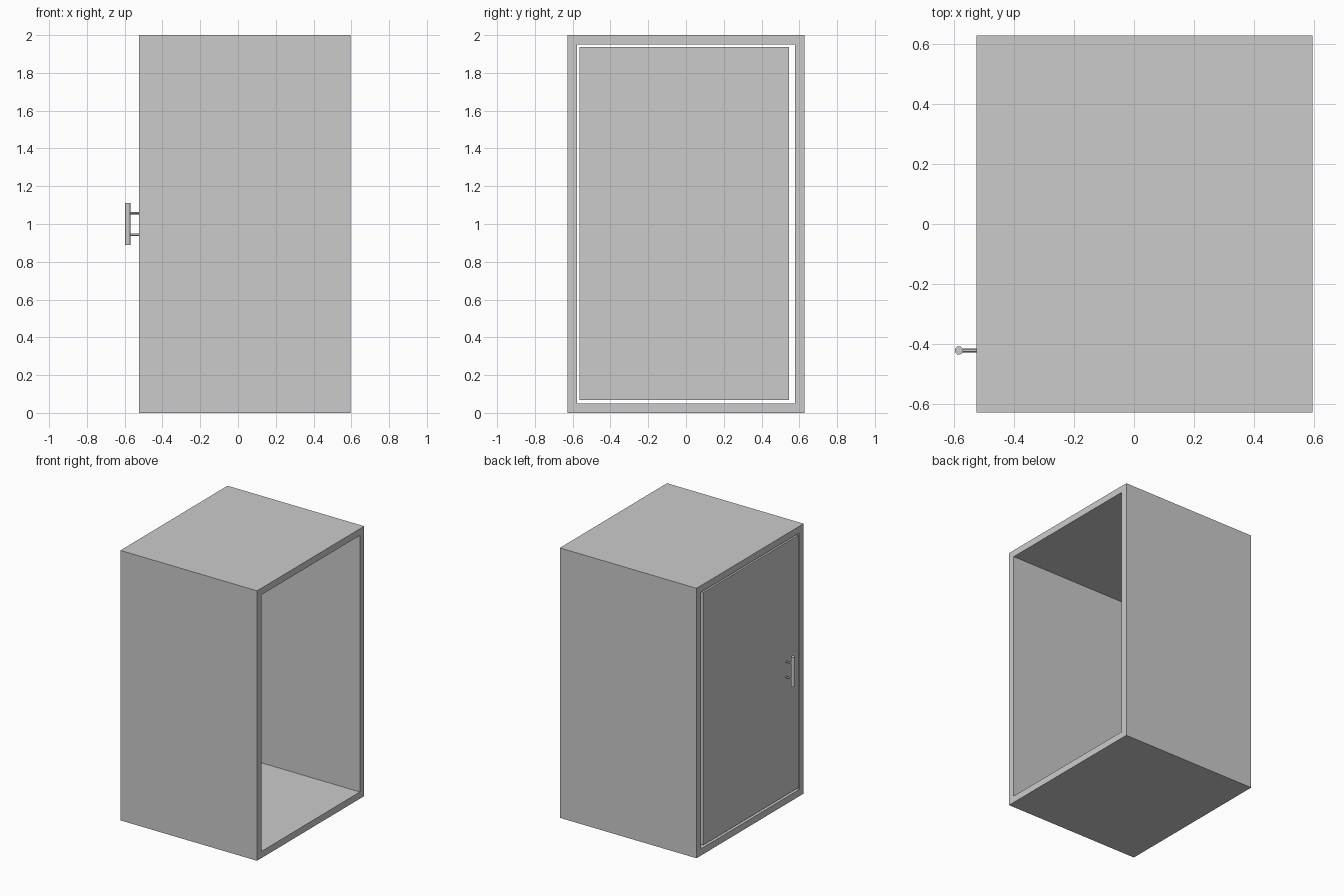
import bpy, bmesh
from mathutils import Matrix, Vector

cube = bpy.data.objects.get("Cube")
if cube:
    bpy.data.objects.remove(cube, do_unlink=True)

GREY = (0.6, 0.6, 0.6, 1)
grey = bpy.data.materials.new("plain grey")
grey.use_nodes = True
grey.diffuse_color = GREY
grey.node_tree.nodes["Principled BSDF"].inputs["Base Color"].default_value = GREY


def add_object(name, bm):
    bmesh.ops.recalc_face_normals(bm, faces=bm.faces)
    mesh = bpy.data.meshes.new(name)
    bm.to_mesh(mesh)
    bm.free()
    mesh.materials.append(grey)
    obj = bpy.data.objects.new(name, mesh)
    bpy.context.scene.collection.objects.link(obj)
    return obj


def box(name, low, high):
    low, high = Vector(low), Vector(high)
    bm = bmesh.new()
    bmesh.ops.create_cube(bm, size=1, matrix=Matrix.Translation((low + high) / 2)
                          @ Matrix.Diagonal((high - low).to_4d()))
    return add_object(name, bm)


def rod(name, start, end, radius, sides):
    start, end = Vector(start), Vector(end)
    axis = end - start
    turn = axis.to_track_quat("Z", "Y").to_matrix().to_4x4()
    bm = bmesh.new()
    bmesh.ops.create_cone(bm, cap_ends=True, segments=sides, radius1=radius,
                          radius2=radius, depth=axis.length,
                          matrix=Matrix.Translation((start + end) / 2) @ turn)
    obj = add_object(name, bm)
    bpy.ops.object.select_all(action="DESELECT")
    obj.select_set(True)
    bpy.context.view_layer.objects.active = obj
    bpy.ops.object.shade_smooth_by_angle()
    return obj


X0, X1, Y, TOP, WALL = -0.525, 0.595, 0.627, 2.0, 0.05

# Square tube open at both ends: outer and inner rings bridged together
bm = bmesh.new()
rings = []
for inset in (0, WALL):
    corners = [(-Y + inset, inset), (Y - inset, inset),
               (Y - inset, TOP - inset), (-Y + inset, TOP - inset)]
    rings.append([[bm.verts.new((x, y, z)) for y, z in corners] for x in (X0, X1)])
(outer_a, outer_b), (inner_a, inner_b) = rings
for a, b in ((outer_a, outer_b), (inner_a, inner_b), (outer_a, inner_a), (outer_b, inner_b)):
    for i in range(4):
        j = (i + 1) % 4
        bm.faces.new((a[i], a[j], b[j], b[i]))
add_object("cabinet_frame", bm)

# Door with a gap all round, wider at the back edge
box("door", (X0, -0.565, 0.067), (X0 + WALL, 0.545, 1.938))

# Upright handle on two posts
BAR_X, BAR_Y = -0.583, -0.421
rod("handle_bar", (BAR_X, BAR_Y, 0.89), (BAR_X, BAR_Y, 1.11), 0.014, 16)
for name, z in (("lower_handle_post", 0.943), ("upper_handle_post", 1.058)):
    rod(name, (BAR_X, BAR_Y, z), (X0 + 0.005, BAR_Y, z), 0.0065, 12)
